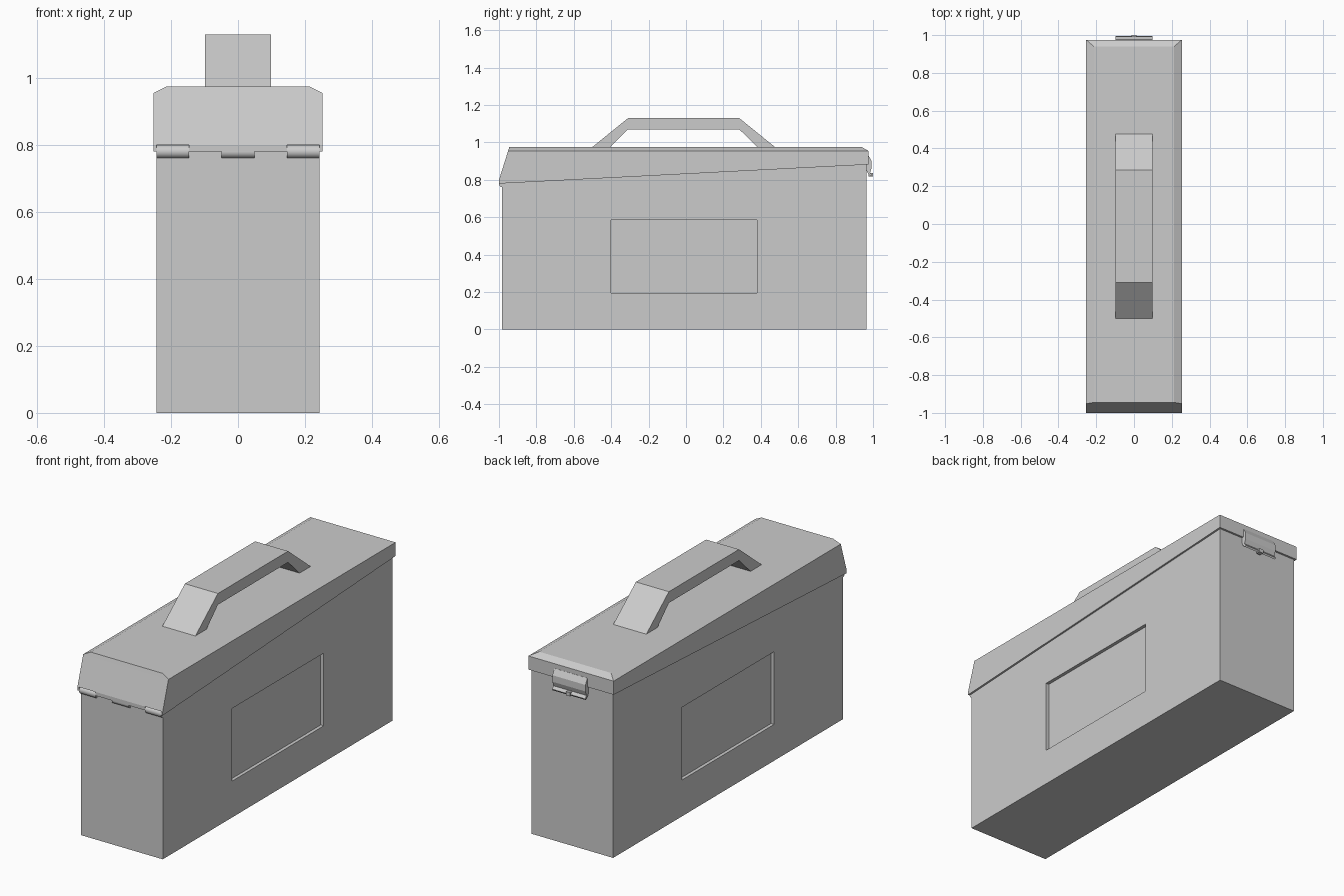
import bpy, bmesh, math

if "Cube" in bpy.data.objects:
    bpy.data.objects.remove(bpy.data.objects["Cube"])


def finish(name, bm):
    bmesh.ops.recalc_face_normals(bm, faces=bm.faces)
    mesh = bpy.data.meshes.new(name)
    bm.to_mesh(mesh)
    bm.free()
    obj = bpy.data.objects.new(name, mesh)
    bpy.context.collection.objects.link(obj)
    return obj


def prism(name, profile, x0, x1):
    """Extrude a (y, z) profile along x."""
    bm = bmesh.new()
    face = bm.faces.new([bm.verts.new((x0, y, z)) for y, z in profile])
    ext = bmesh.ops.extrude_face_region(bm, geom=[face])["geom"]
    verts = [v for v in ext if isinstance(v, bmesh.types.BMVert)]
    bmesh.ops.translate(bm, verts=verts, vec=(x1 - x0, 0, 0))
    return finish(name, bm)


def box(name, x0, x1, y0, y1, z0, z1):
    return prism(name, [(y0, z0), (y1, z0), (y1, z1), (y0, z1)], x0, x1)


def cylinder_x(name, x0, x1, y, z, r, sides):
    bpy.ops.mesh.primitive_cylinder_add(vertices=sides, radius=r, depth=x1 - x0,
                                        location=((x0 + x1) / 2, y, z),
                                        rotation=(0, math.pi / 2, 0))
    obj = bpy.context.object
    obj.name = name
    bpy.ops.object.shade_smooth_by_angle()
    return obj


def cut(target, cutter):
    mod = target.modifiers.new("cut", "BOOLEAN")
    mod.operation, mod.solver, mod.object = "DIFFERENCE", "EXACT", cutter
    bpy.context.view_layer.objects.active = target
    bpy.ops.object.modifier_apply(modifier=mod.name)
    bpy.data.objects.remove(cutter)


# Body with a slanted rim hidden in the lid, and a recessed panel on both sides
body = prism("body", [(-0.985, 0), (0.965, 0), (0.965, 0.90), (-0.985, 0.80)], -0.243, 0.243)
for s in (-1, 1):
    xs = sorted((s * 0.225, s * 0.30))
    cut(body, box("panel_cutter", *xs, -0.40, 0.38, 0.195, 0.585))

# Lid: stacked rings (half width, front y, front z, back y, back z)
rings = [(0.253, -1.0, 0.78, 0.975, 0.882), (0.253, -1.0, 0.80, 0.975, 0.90),
         (0.253, -0.951, 0.955, 0.975, 0.955), (0.213, -0.945, 0.975, 0.94, 0.975)]
bm = bmesh.new()
loops = [[bm.verts.new(c) for c in ((-w, fy, fz), (w, fy, fz), (w, by, bz), (-w, by, bz))]
         for w, fy, fz, by, bz in rings]
for a, b in zip(loops, loops[1:]):
    for i in range(4):
        j = (i + 1) % 4
        bm.faces.new((a[i], a[j], b[j], b[i]))
bm.faces.new(loops[0])
bm.faces.new(loops[-1])
lid = finish("lid", bm)

# Hinge: outer knuckles sit in notches of the lid, middle one tucks under it
for s in (-1, 1):
    x0, x1 = sorted((s * 0.147, s * 0.243))
    cut(lid, box("notch_cutter", x0, x1, -1.05, -0.97, 0.70, 0.80))
    cylinder_x("hinge_knuckle", x0, x1, -0.98, 0.78, 0.02, 24)
cylinder_x("hinge_knuckle_middle", -0.05, 0.05, -0.979, 0.78, 0.02, 24)

# Carrying handle
prism("handle", [(-0.505, 0.972), (-0.31, 1.13), (0.285, 1.13), (0.48, 0.972),
                 (0.385, 0.972), (0.285, 1.07), (-0.31, 1.07), (-0.41, 0.972)], -0.098, 0.098)

# Latch plate with a hooked lower lip, and its small release stud
prism("latch", [(0.96, 0.93), (0.976, 0.93), (0.993, 0.90), (0.993, 0.865), (0.984, 0.84),
                (0.995, 0.826), (0.990, 0.818), (0.974, 0.832), (0.96, 0.86)], -0.098, 0.098)
box("latch_stud", -0.012, 0.012, 0.975, 1.0, 0.818, 0.838)
